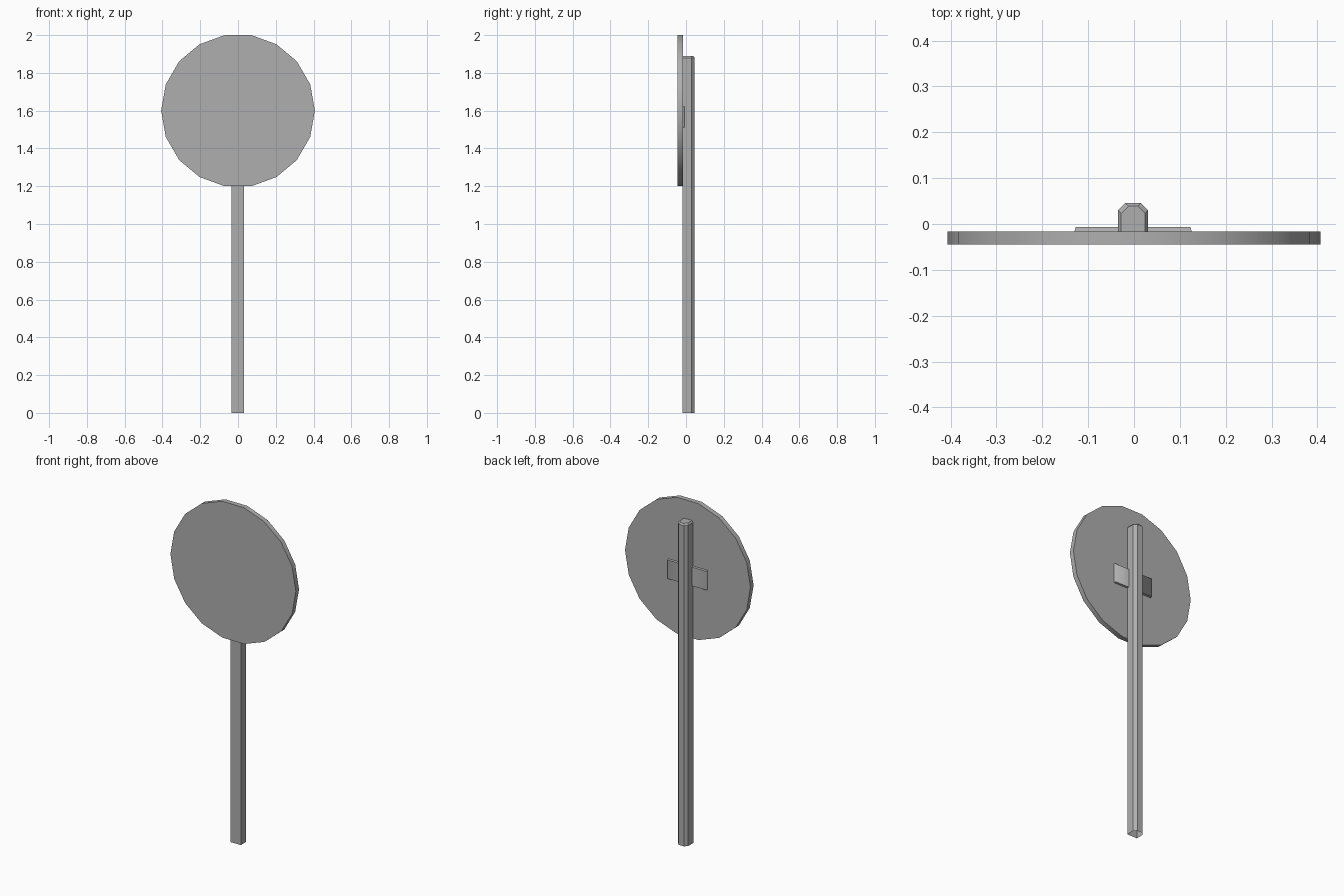
import bpy, bmesh, math
from mathutils import Vector

if "Cube" in bpy.data.objects:
    bpy.data.objects.remove(bpy.data.objects["Cube"])

# Mid-grey metal
metal = bpy.data.materials.new("grey_metal")
metal.diffuse_color = (0.43, 0.43, 0.43, 1)
metal.use_nodes = True
metal.node_tree.nodes["Principled BSDF"].inputs["Base Color"].default_value = metal.diffuse_color


def loft(name, rings, cap_start=True, cap_end=True):
    """Skin a series of equal-length point rings into one object."""
    bm = bmesh.new()
    loops = [[bm.verts.new(p) for p in ring] for ring in rings]
    n = len(loops[0])
    for a, b in zip(loops, loops[1:]):
        for i in range(n):
            j = (i + 1) % n
            bm.faces.new((a[i], a[j], b[j], b[i]))
    if cap_start:
        bm.faces.new(loops[0][::-1])
    if cap_end:
        bm.faces.new(loops[-1])
    mesh = bpy.data.meshes.new(name)
    bm.to_mesh(mesh)
    bm.free()
    mesh.materials.append(metal)
    obj = bpy.data.objects.new(name, mesh)
    bpy.context.collection.objects.link(obj)
    return obj


# Sign disc: 18 sides, smooth rim with flat faces
def circle(y, radius=0.407, sides=18):
    angles = [math.tau * i / sides for i in range(sides)]
    return [Vector((radius * math.cos(a), y, 1.6 + radius * math.sin(a) * 0.9975)) for a in angles]


disc = loft("sign_disc", [circle(-0.016), circle(-0.045)])
for poly in disc.data.polygons:
    poly.use_smooth = len(poly.vertices) == 4
    

# Post: flat front, chamfered back corners, slightly tapered top, open foot
def post_ring(z, inset=0.0):
    cx, half, back, cut = -0.002, 0.033 - inset, 0.046 - inset, 0.016
    return [Vector((cx + x, y, z)) for x, y in (
        (-half, -0.018), (half, -0.018), (half, back - cut),
        (half - cut, back), (-half + cut, back), (-half, back - cut))]


loft("post", [post_ring(0), post_ring(1.88), post_ring(1.89, 0.007)], cap_start=False)


# Mounting plate behind the disc: ends shade smoothly into its back face
def plate_ring(y, inset=0.0):
    x, z = 0.128 - inset, 0.058 - inset
    return [Vector((-0.002 + sx * x, y, 1.567 + sz * z))
            for sx, sz in ((-1, -1), (1, -1), (1, 1), (-1, 1))]


plate = loft("mounting_plate", [plate_ring(-0.006, 0.003), plate_ring(-0.017)], cap_end=False)
for poly in plate.data.polygons:
    poly.use_smooth = abs(poly.normal.z) < 0.5
